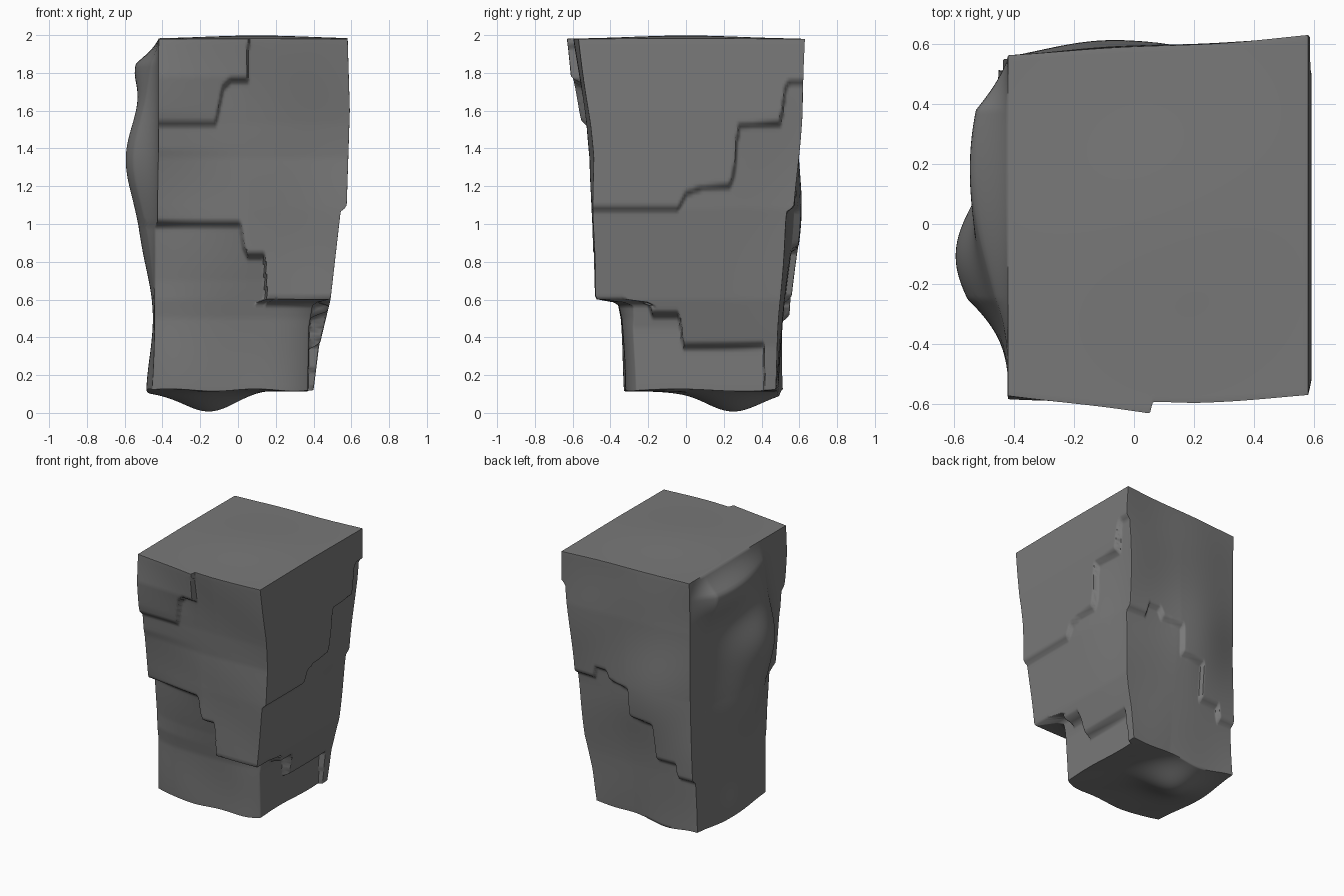
import bpy, bmesh
from math import exp, sin

if "Cube" in bpy.data.objects:
    bpy.data.objects.remove(bpy.data.objects["Cube"], do_unlink=True)


def curve(t, *pts):
    """Piecewise linear value at t through (t, value) points."""
    if t <= pts[0][0]:
        return pts[0][1]
    for (a, p), (b, q) in zip(pts, pts[1:]):
        if t <= b:
            return p + (q - p) * (t - a) / (b - a)
    return pts[-1][1]


def bump(a, b, ca, cb, sa, sb):
    """Soft round swelling centred on (ca, cb)."""
    return exp(-((a - ca) / sa) ** 2 - ((b - cb) / sb) ** 2)


def above(z, edge):
    """0 below a ledge, 1 above it."""
    return min(1, max(0, (z - edge) / 0.016 + 0.5))


def ripple(a, z):
    return 0.006 * sin(7 * a + 3 * z) * sin(6 * z - 2 * a)


# Front: worn lower rock with rounded sides, main layer, thin slab at the top
def front(x, z):
    layer_edge = curve(x, (0.01, 1.0), (0.03, 0.87), (0.05, 0.83),
                       (0.14, 0.83), (0.15, 0.59))
    slab_edge = curve(x, (-0.12, 1.53), (-0.11, 1.57), (-0.08, 1.72), (-0.04, 1.76),
                      (0.05, 1.76), (0.06, 2.2))
    layer = curve(z, (0.59, 0.48), (1.08, 0.5), (1.35, 0.505), (1.53, 0.525), (2, 0.595))
    lower = curve(z, (0.12, 0.325), (0.5, 0.345), (0.7, 0.38), (1, 0.45))
    lower -= curve(x, (-0.1, 0.045), (0.1, 0.075)) * min(1, abs(x + 0.03) / 0.42) ** 4
    d = lower + (layer - lower) * above(z, layer_edge)
    d += above(z, slab_edge) * curve(z, (1.53, 0.03), (1.78, 0.052), (2, 0.038))
    # Lean back towards the left and right corners
    d -= max(0, 0.05 - x) * curve(z, (0.6, 0), (1, 0.12), (1.15, 0.08), (1.4, 0.01),
                                  (1.6, 0.025), (2, 0.13))
    d -= 0.05 * max(0, x - 0.2) * z / 2
    return -d + ripple(x, z)


# Right-hand side: three stepped layers
def right(y, z):
    top_edge = curve(y, (-0.04, 1.08), (0, 1.16), (0.08, 1.19), (0.23, 1.2), (0.25, 1.25),
                     (0.28, 1.52), (0.5, 1.53), (0.53, 1.73), (0.55, 1.75))
    mid_edge = curve(y, (-0.2, 0.59), (-0.18, 0.52), (-0.04, 0.52),
                     (-0.02, 0.35), (0.41, 0.36), (0.42, 0.0))
    top = curve(z, (1.08, 0.575), (1.6, 0.592), (2, 0.58))
    mid = curve(z, (0.12, 0.4), (0.35, 0.43), (0.6, 0.49), (1.08, 0.545), (1.7, 0.567))
    mid -= 0.033 * bump(y, z, 0.55, 1.2, 0.3, 0.5)
    low = curve(z, (0.12, 0.37), (0.45, 0.375), (0.6, 0.4))
    d = low + (mid - low) * above(z, mid_edge)
    return d + (top - mid) * above(z, top_edge)


# Back: main layer stepping down over a bulging lower rock
def back(x, z):
    edge = curve(x, (-0.31, 0.5), (-0.3, 0.6), (-0.14, 0.6), (-0.13, 0.86), (0.05, 0.88),
                 (0.06, 1.08), (0.22, 1.1), (0.25, 1.16), (0.34, 1.16), (0.36, 1.08))
    d = curve(z, (0.12, 0.475), (0.5, 0.495), (1.1, 0.535), (1.6, 0.575), (2, 0.595))
    d += 0.035 * above(z, edge) * curve(z, (1.1, 1), (2, 0))
    d += 0.075 * min(0, x - 0.08) * curve(z, (0.12, -1), (0.6, 0), (1.1, 0.9), (2, 0.87))
    d += 0.065 * max(0, x - 0.08) * curve(z, (1.0, 0), (1.6, 0.8), (2, 1))
    return d + 0.055 * bump(x, z, -0.1, 1.0, 0.28, 0.45) + ripple(x, z)


# Left-hand side: unlayered, with two large swellings and a low ridge
def left(y, z):
    d = curve(z, (0.12, 0.452), (0.5, 0.437), (1, 0.422), (2, 0.42))
    fade = curve(y, (-0.5, 0), (-0.25, 1), (0.38, 1), (0.55, 0)) * curve(z, (1.85, 1), (1.98, 0))
    d += fade * 0.122 * bump(y, z, 0.25, 1.82, 0.38, 0.19)
    d += fade * 0.17 * bump(y, z, -0.1, 1.36, 0.28, 0.34)
    d += fade * 0.065 * bump(y, z, -0.03, 0.88, 0.25, 0.28)
    d += fade * 0.032 * bump(y, z, 0.0, 0.1, 0.25, 0.25)
    return -d - ripple(y, z) * fade


def mix(a, b, t):
    return a + (b - a) * (t + 1) / 2


# Rock block shaped from a finely divided cube
bm = bmesh.new()
bmesh.ops.create_cube(bm, size=2)
bmesh.ops.subdivide_edges(bm, edges=bm.edges[:], cuts=111, use_grid_fill=True)
for vert in bm.verts:
    u, v, w = vert.co
    z = mix(0.12, 1.98, w)
    x, y = 0.5 * u, 0.55 * v
    for _ in range(3):
        x, y = mix(left(y, z), right(y, z), u), mix(front(x, z), back(x, z), v)
    # Lump under the base and slight crown on top
    low, high = ((1 - w) / 2) ** 12, ((1 + w) / 2) ** 12
    lump = 0.113 * bump(x, y, -0.17, 0.24, 0.2, 0.21) + 0.006 * sin(14 * x + 9 * y)
    vert.co = x, y, z - low * lump + high * 0.018 * bump(x, y, 0.1, 0, 0.4, 0.4)
mesh = bpy.data.meshes.new("rock_pillar")
bm.to_mesh(mesh)
bm.free()
rock = bpy.data.objects.new("rock_pillar", mesh)
bpy.context.collection.objects.link(rock)

# Softly worn ledge edges
worn = rock.modifiers.new("worn_edges", "SMOOTH")
worn.factor = 0.5
worn.iterations = 1

# Grey stone
stone = bpy.data.materials.new("grey_stone")
stone.use_nodes = True
colour = (0.19, 0.19, 0.19, 1)
stone.diffuse_color = colour
stone.node_tree.nodes["Principled BSDF"].inputs["Base Color"].default_value = colour
mesh.materials.append(stone)

bpy.ops.object.select_all(action="DESELECT")
rock.select_set(True)
bpy.context.view_layer.objects.active = rock
bpy.ops.object.shade_smooth_by_angle(angle=1.3)
